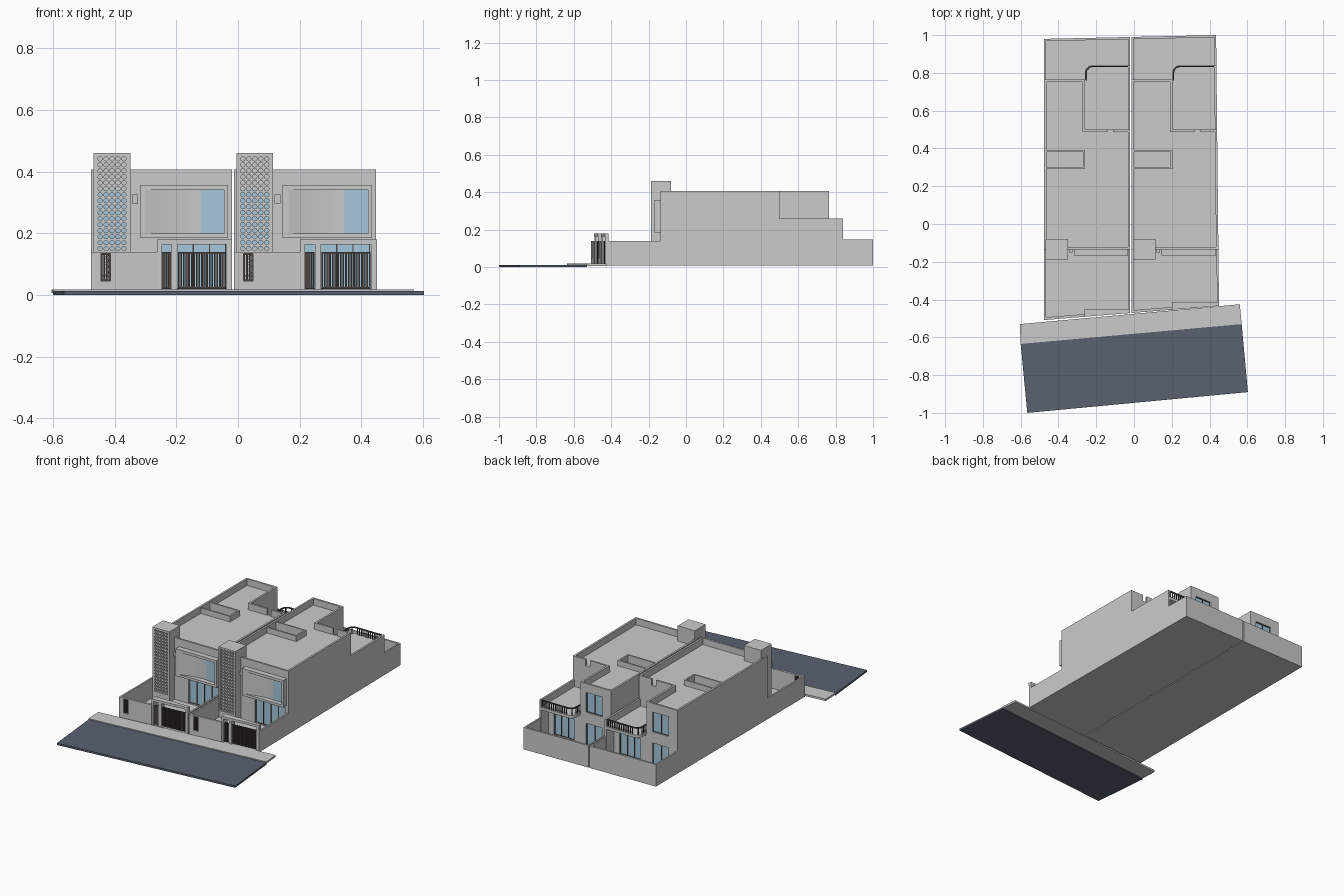
import bpy, bmesh, math

if "Cube" in bpy.data.objects:
    bpy.data.objects.remove(bpy.data.objects["Cube"])


def material(name, rgb):
    m = bpy.data.materials.new(name)
    m.diffuse_color = (*rgb, 1)
    m.use_nodes = True
    m.node_tree.nodes["Principled BSDF"].inputs["Base Color"].default_value = m.diffuse_color
    return m


GLASS = material("glass_blue", (0.38, 0.58, 0.72))
DARK = material("dark_metal", (0.07, 0.06, 0.055))
ROAD = material("asphalt", (0.10, 0.12, 0.16))
D = 0.0                      # x shift of the house being built
X0, X1, XW = -0.476, -0.02, -0.26   # left side, right side, wing edge


def front(x):                # slanted street line
    return -0.508 + 0.081 * (x + D + 0.47)


def back(x):                 # slanted rear line
    return 0.98 + 0.022 * (x + D + 0.476)


def finish(name, bm, mat=None):
    bmesh.ops.recalc_face_normals(bm, faces=bm.faces)
    me = bpy.data.meshes.new(name)
    bm.to_mesh(me)
    bm.free()
    ob = bpy.data.objects.new(name, me)
    bpy.context.collection.objects.link(ob)
    if mat:
        me.materials.append(mat)
    return ob


def add_prism(bm, pts, z0, z1):
    lo = [bm.verts.new((x + D, y, z0)) for x, y in pts]
    hi = [bm.verts.new((x + D, y, z1)) for x, y in pts]
    bm.faces.new(lo[::-1])
    bm.faces.new(hi)
    n = len(pts)
    for i in range(n):
        j = (i + 1) % n
        bm.faces.new((lo[i], lo[j], hi[j], hi[i]))


def prism(name, pts, z0, z1, mat=None):
    bm = bmesh.new()
    add_prism(bm, pts, z0, z1)
    return finish(name, bm, mat)


def boxes(name, items, mat=None):
    bm = bmesh.new()
    for x0, x1, y0, y1, z0, z1 in items:
        add_prism(bm, [(x0, y0), (x1, y0), (x1, y1), (x0, y1)], z0, z1)
    return finish(name, bm, mat)


def cut(target, cutter):
    m = target.modifiers.new("cut", 'BOOLEAN')
    m.operation, m.solver, m.object = 'DIFFERENCE', 'EXACT', cutter
    cutter.hide_render = True
    cutter.hide_set(True)


def window(name, wall, x0, x1, y, out, z0, z1, panes=2):
    """Recessed glazing with a thin frame; out is the facing direction in y."""
    yi = y - out * 0.012
    cut(wall, boxes(name + "_cutter", [(x0, x1, *sorted((yi, y + out * 0.01)), z0, z1)]))
    boxes(name + "_glass", [(x0, x1, *sorted((yi - out * 0.002, yi + out * 0.002)), z0, z1)], GLASS)
    w = (x1 - x0) / panes
    ys = sorted((yi, yi + out * 0.006))
    boxes(name + "_frame", [(x0 + i * w - 0.002, x0 + i * w + 0.002, *ys, z0, z1)
                            for i in range(panes + 1)]
          + [(x0, x1, *ys, z - 0.002, z + 0.002) for z in (z0, z1)], DARK)


def lattice(name, x0, y0, z1, s, depth, cols, rows):
    """Screen of square blocks, each with a round eight-sided hole."""
    bm = bmesh.new()
    for c in range(cols):
        for r in range(rows):
            cx, cz = x0 + (c + .5) * s + D, z1 - (r + .5) * s
            rings = []
            for rad, y in ((None, y0), (.37 * s, y0), (.37 * s, y0 + depth), (None, y0 + depth)):
                ring = []
                for k in range(8):
                    a = k * math.pi / 4
                    u, v = math.cos(a), math.sin(a)
                    q = rad if rad else s / 2 / max(abs(u), abs(v))
                    ring.append(bm.verts.new((cx + u * q, y, cz + v * q)))
                rings.append(ring)
            for p, q in zip(rings, rings[1:]):
                for k in range(8):
                    j = (k + 1) % 8
                    bm.faces.new((p[k], p[j], q[j], q[k]))
    return finish(name, bm)


def slats(name, x0, x1, z0, z1, n, w=0.0055):
    step = (x1 - x0 - w) / (n - 1)
    xs = [x0 + i * step for i in range(n)]
    rails = [(x, x + step, front(x) + .009, front(x) + .013, z, z + .005)
             for x in xs[:-1] for z in (z0, z1 - .005)]
    boxes(name, [(x, x + w, front(x) + .006, front(x) + .012, z0, z1) for x in xs] + rails, DARK)


def balcony_edge(i):         # balcony outline with rounded corner, inset by i
    arc = [(XW + .04 + (.04 - i) * math.cos(a), .80 + (.04 - i) * math.sin(a))
           for a in [math.pi / 2 * (1 + k / 6) for k in range(7)]]
    return [(X1, .84 - i)] + arc + [(XW + i, .76)]


def house(s):
    # ground, rear paving with curved step
    prism("ground_" + s, [(X0, front(X0)), (X1, front(X1)), (X1, back(X1)), (X0, back(X0))], .008, .016)
    bend = [(-.335, .80), (-.32, .805), (-.31, .82), (-.31, .87), (-.30, .885), (-.285, .89)]
    prism("rear_paving_" + s, [(X0, .75), (X0, .80)] + bend + [(X1, .89), (X1, .75)], .01, .021)

    # main body with sunken roof, parapet notch and light well
    t = .012
    body = prism("main_body_" + s, [(X0, -.135), (X1, -.135), (X1, .5), (XW, .5), (XW, .765), (X0, .765)], .01, .406)
    cut(body, prism("roof_cutter_" + s, [(X0 + t, -.135 + t), (X1 - t, -.135 + t), (X1 - t, .5 - t),
                                         (XW - t, .5 - t), (XW - t, .765 - t), (X0 + t, .765 - t)], .365, .5))
    well = boxes("well_cutter_" + s, [(X0 + t, -.27, .301, .382, .03, .55)])
    cut(body, well)
    cut(body, boxes("notch_cutter_" + s, [(-.14, -.11, .48, .52, .366, .5)]))
    rim = boxes("light_well_rim_" + s, [(X0 + .008, XW, .291, .392, .36, .4)])
    cut(rim, well)

    # rear windows, lower rear room and balcony
    window("rear_upper_window_" + s, body, -.415, -.30, .765, 1, .225, .35)
    window("rear_lower_door_" + s, body, -.415, -.30, .765, 1, .022, .155)
    room = boxes("rear_room_" + s, [(XW, X1, .5, .762, .01, .202)])
    window("rear_room_door_" + s, room, -.215, -.07, .762, 1, .022, .155, 3)
    prism("balcony_slab_" + s, balcony_edge(0) + [(XW, .5), (X1, .5)], .197, .215)
    boxes("balcony_side_wall_" + s, [(X1 - .012, X1, .5, .84, .01, .26)])
    prism("balcony_rail_" + s, balcony_edge(.003) + balcony_edge(.01)[::-1], .253, .26, DARK)
    bars = [(X1 - .02 - k * .0155, .8335) for k in range(12)]
    bars += [(XW + .0187, .8213), (XW + .0065, .80), (XW + .0065, .785), (XW + .0065, .77)]
    boxes("balcony_bars_" + s, [(x - .0025, x + .0025, y - .0025, y + .0025, .214, .255) for x, y in bars], DARK)

    # tower with pierced screen
    tower = boxes("stair_tower_" + s, [(-.468, -.349, -.187, -.08, .01, .461)])
    cut(tower, boxes("tower_cutter_" + s, [(-.457, -.36, -.2, -.168, .06, .451)]))
    boxes("tower_glass_" + s, [(-.457, -.36, -.17, -.166, .15, .34)], GLASS)
    lattice("tower_screen_" + s, -.457, -.184, .451, .0194, .012, 5, 20)

    # upper bay with curved recess, wall lamp, living room glazing
    bay = boxes("bay_frame_" + s, [(-.318, -.033, -.168, -.13, .185, .357)])
    curve = [(-.30 + .17 * u, -.1681 + .031 * math.sin(u * math.pi / 2)) for u in [k / 10 for k in range(11)]]
    cut(bay, prism("bay_cutter_" + s, [(-.30, -.18)] + curve + [(-.045, -.137), (-.045, -.18)], .2, .34))
    boxes("bay_glass_" + s, [(-.122, -.045, -.141, -.136, .2, .34)], GLASS)
    boxes("wall_lamp_" + s, [(-.344, -.325, -.15, -.134, .297, .326)])
    window("living_window_" + s, body, -.25, -.04, -.135, -1, .02, .167, 4)

    # street wall with small grille
    wall = prism("street_wall_" + s, [(X0, front(X0)), (XW, front(XW)), (XW, front(XW) + .014),
                                      (X0, front(X0) + .014)], .01, .14)
    cut(wall, boxes("grille_cutter_" + s, [(-.445, -.414, -.6, -.3, .045, .134)]))
    slats("wall_grille_" + s, -.445, -.414, .045, .134, 4)

    # gate portal and gates
    yb = front(-.14) + .03
    prism("portal_canopy_" + s, [(-.262, front(-.262)), (X1, front(X1)), (X1, yb), (-.262, yb)], .164, .179)
    posts = [(-.262, -.247), (-.215, -.196), (-.038, X1)]
    boxes("portal_posts_" + s, [(a, b, front(b) + .001, yb, .01, .165) for a, b in posts])
    slats("small_gate_" + s, -.246, -.216, .02, .14, 5)
    slats("car_gate_" + s, -.195, -.039, .02, .14, 19)

    # boundary walls
    boxes("side_walls_" + s,
          [(x, x + .01, front(x) + .002, -.13, .01, .14) for x in (X0, X1 - .01)]
          + [(x, x + .01, .75, back(x) - .001, .01, .147) for x in (X0, X1 - .01)])
    prism("rear_wall_" + s, [(X0, back(X0) - .012), (X1, back(X1) - .012), (X1, back(X1)), (X0, back(X0))], .01, .147)


# two matching houses side by side
for D, side in ((0.0, "left"), (0.463, "right")):
    house(side)

# outer side of the right house tapers slightly to the back
for ob in bpy.context.collection.objects:
    for v in ob.data.vertices:
        k = max(0, min(1, (v.co.x - .2) / .243))
        v.co.x += k * (.007 - .0107 * (v.co.y + .43))

# pavement and road
D = 0.0
prism("pavement", [(-.6, -.635), (.57, -.53), (.56, -.425), (-.605, -.53)], .006, .018)
prism("road", [(-.565, -1.0), (.603, -.89), (.57, -.53), (-.6, -.635)], 0, .012, ROAD)
